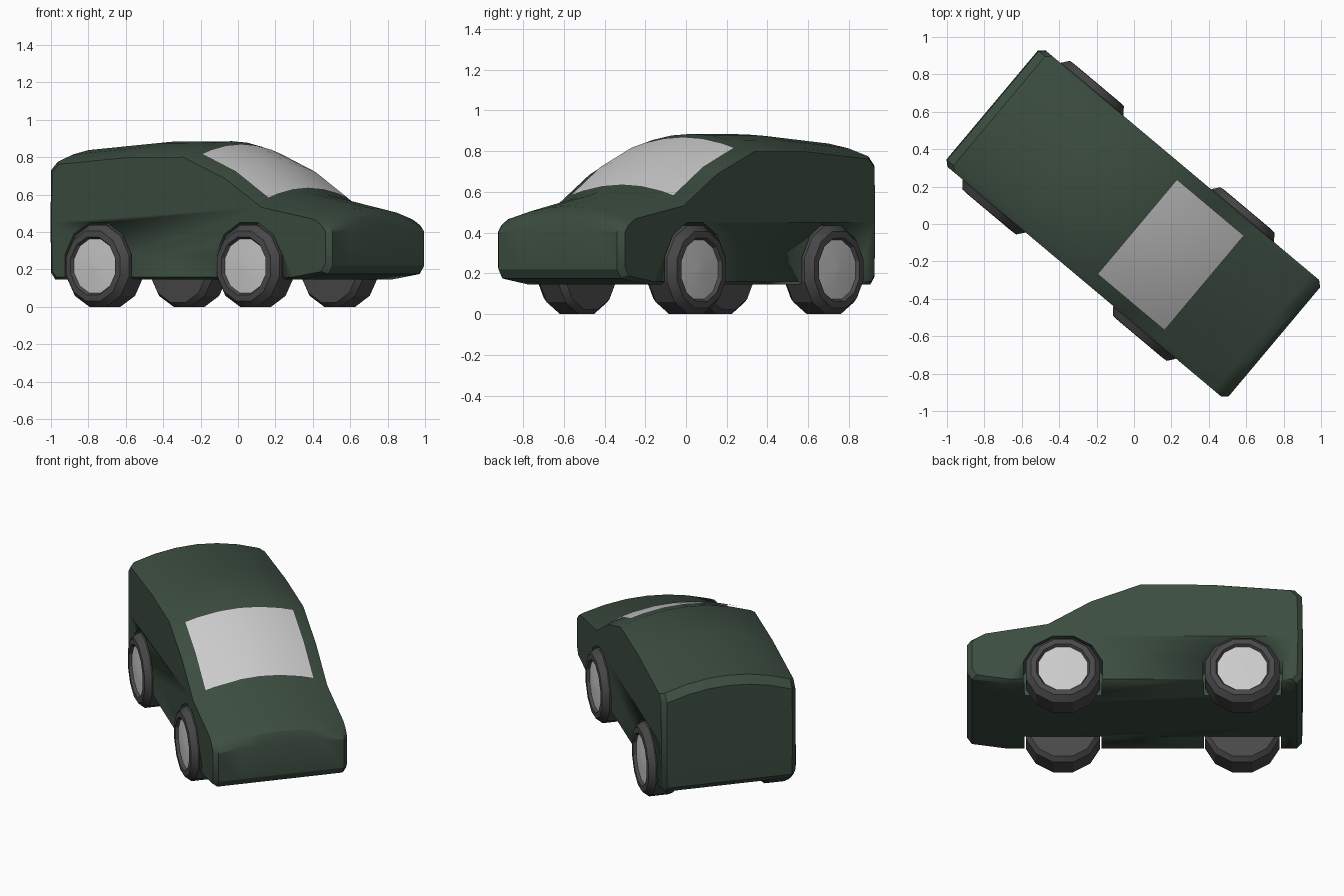
import bpy, bmesh, math
from mathutils import Matrix

if "Cube" in bpy.data.objects:
    bpy.data.objects.remove(bpy.data.objects["Cube"])

# Car is modelled along +X, then turned so its nose points right and forward
TURN = Matrix.Rotation(math.radians(-40), 4, 'Z')
AXLES = (-0.635, 0.416)
AXLE_Z = 0.218
SEG = 12


def material(name, rgb):
    m = bpy.data.materials.new(name)
    m.diffuse_color = (*rgb, 1)
    m.use_nodes = True
    m.node_tree.nodes["Principled BSDF"].inputs["Base Color"].default_value = m.diffuse_color
    return m


GREEN = material("green_paint", (0.045, 0.075, 0.052))
RUBBER = material("rubber", (0.065, 0.065, 0.065))
GLASS = material("glass", (0.62, 0.62, 0.62))


def finish(bm, name, mat=None, angle=30):
    bmesh.ops.recalc_face_normals(bm, faces=bm.faces)
    bm.transform(TURN)
    me = bpy.data.meshes.new(name)
    bm.to_mesh(me)
    bm.free()
    ob = bpy.data.objects.new(name, me)
    bpy.context.collection.objects.link(ob)
    if mat:
        me.materials.append(mat)
    bpy.ops.object.select_all(action='DESELECT')
    ob.select_set(True)
    bpy.context.view_layer.objects.active = ob
    bpy.ops.object.shade_smooth_by_angle(angle=math.radians(angle))
    return ob


def lathe(bm, profile, x, side):
    """Turn (radius, across) points about a wheel axle, closed at both ends."""
    rings = []
    for r, y in profile:
        r /= math.cos(math.pi / SEG)
        rings.append([bm.verts.new((x + r * math.cos(a), side * y, AXLE_Z + r * math.sin(a)))
                      for a in (math.tau * (i + 0.5) / SEG for i in range(SEG))])
    for a, b in zip(rings, rings[1:]):
        for i in range(SEG):
            j = (i + 1) % SEG
            bm.faces.new((a[i], a[j], b[j], b[i]))
    bm.faces.new(rings[0])
    bm.faces.new(rings[-1])


def crown(y):
    return 0.07 * (y / 0.38) ** 2


# Body: side profile (length, height, crown weight) lofted across the width
profile = [(-0.955, 0.145, 0), (-0.985, 0.18, 0), (-0.99, 0.45, 0), (-0.985, 0.80, 1),
           (-0.94, 0.845, 1), (-0.45, 0.883, 1), (-0.04, 0.885, 1), (0.26, 0.765, 1),
           (0.52, 0.605, 1), (0.90, 0.53, 0.9), (0.955, 0.49, 0.8), (0.98, 0.43, 0.4),
           (0.98, 0.22, 0), (0.95, 0.175, 0), (0.75, 0.145, 0)]
half = [(0.407, 0.03), (0.38, 0.0), (0.25, 0.0), (0.125, 0.0)]
stations = [(-y, k) for y, k in half] + [(0, 0)] + half[::-1]
bm = bmesh.new()
loops = []
for y, k in stations:
    c = crown(min(abs(y), 0.38))
    loops.append([bm.verts.new((u * (1 - k), y, 0.47 + (z - w * c - 0.47) * (1 - 1.5 * k)))
                  for u, z, w in profile])
n = len(profile)
for a, b in zip(loops, loops[1:]):
    for i in range(n):
        j = (i + 1) % n
        bm.faces.new((a[i], a[j], b[j], b[i]))
bm.faces.new(loops[0])
bm.faces.new(loops[-1])
body = finish(bm, "body", GREEN)

# Wheel arches cut out of the body
for side in (-1, 1):
    for x in AXLES:
        bm = bmesh.new()
        lathe(bm, [(0.232, 0.24), (0.232, 0.5)], x, side)
        cutter = finish(bm, "arch_cutter")
        cutter.hide_render = True
        bpy.context.view_layer.objects.active = body
        mod = body.modifiers.new("arch", 'BOOLEAN')
        mod.operation = 'DIFFERENCE'
        mod.solver = 'EXACT'
        mod.object = cutter
        bpy.ops.object.modifier_apply(modifier=mod.name)
        bpy.data.objects.remove(cutter)

# Windshield: curved panel just above the body
bm = bmesh.new()
rows = []
for u, z in ((0.02, 0.866), (0.26, 0.77), (0.487, 0.63)):
    rows.append([bm.verts.new((u + 0.003, y, z - crown(y) + 0.004))
                 for y in (-0.33, -0.25, -0.125, 0, 0.125, 0.25, 0.33)])
for a, b in zip(rows, rows[1:]):
    for i in range(len(a) - 1):
        bm.faces.new((a[i], b[i], b[i + 1], a[i + 1]))
finish(bm, "windshield", GLASS, 40)

# Tyres and hub discs
tyre = [(0.17, 0.26), (0.195, 0.26), (0.218, 0.29), (0.218, 0.41),
        (0.188, 0.448), (0.155, 0.45), (0.143, 0.43)]
hub = [(0.145, 0.42), (0.145, 0.433), (0.02, 0.442)]
for side, s_name in ((-1, "right"), (1, "left")):
    for x, e_name in zip(AXLES, ("rear", "front")):
        bm = bmesh.new()
        lathe(bm, tyre, x, side)
        finish(bm, f"{e_name}_{s_name}_tyre", RUBBER, 25)
        bm = bmesh.new()
        lathe(bm, hub, x, side)
        finish(bm, f"{e_name}_{s_name}_hub")
